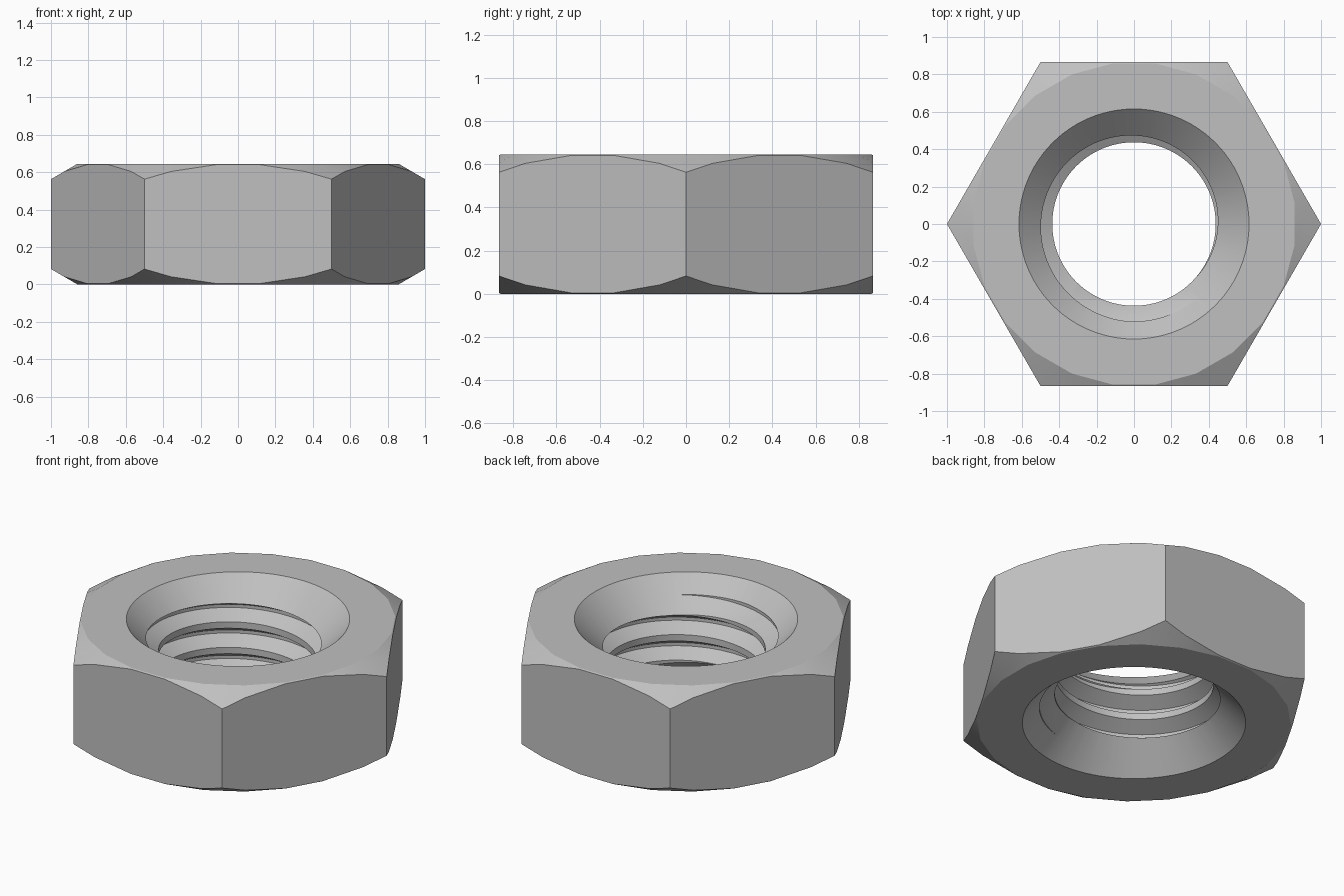
import bpy, bmesh, math

cube = bpy.data.objects.get("Cube")
if cube:
    bpy.data.objects.remove(cube, do_unlink=True)

HEIGHT = 0.645
FLAT = math.sqrt(3) / 2            # centre to flat
MINOR, MAJOR, PITCH = 0.437, 0.521, 0.155
SINK = 0.615                       # countersink rim radius
SEG = 96

steel = bpy.data.materials.new("grey steel")
steel.use_nodes = True
GREY = (0.53, 0.53, 0.53, 1)
steel.diffuse_color = GREY
steel.node_tree.nodes["Principled BSDF"].inputs["Base Color"].default_value = GREY


def make_object(name, bm):
    bmesh.ops.recalc_face_normals(bm, faces=bm.faces)
    mesh = bpy.data.meshes.new(name)
    bm.to_mesh(mesh)
    bm.free()
    mesh.materials.append(steel)
    obj = bpy.data.objects.new(name, mesh)
    bpy.context.collection.objects.link(obj)
    return obj


def lathe(name, profile, seg, turn=0.0):
    """Closed solid from (radius, z) rings, capped at both ends."""
    bm = bmesh.new()
    rings = [[bm.verts.new((r * math.cos(turn + math.tau * i / seg),
                            r * math.sin(turn + math.tau * i / seg), z))
              for i in range(seg)] for r, z in profile]
    for a, b in zip(rings, rings[1:]):
        for i in range(seg):
            j = (i + 1) % seg
            bm.faces.new((a[i], a[j], b[j], b[i]))
    bm.faces.new(rings[0])
    bm.faces.new(rings[-1])
    return make_object(name, bm)


def thread_rod(name, turns=8):
    """Closed right-handed screw solid that cuts the internal thread."""
    bm = bmesh.new()
    base = 0.117 - 2 * PITCH
    steps = ((MAJOR, -1 / 16), (MAJOR, 1 / 16), (MINOR, 3 / 8), (MINOR, 5 / 8))
    rows = []
    for k in range(4 * turns + 1):
        r, offset = steps[k % 4]
        z = base + PITCH * (k // 4 + offset)
        rows.append([bm.verts.new((r * math.cos(math.tau * i / SEG),
                                   r * math.sin(math.tau * i / SEG),
                                   z + PITCH * i / SEG)) for i in range(SEG)])
    # one turn on, the strip joins the row a full pitch higher
    top = [bm.verts.new((steps[k % 4][0], 0, base + PITCH * (k // 4 + steps[k % 4][1])))
           for k in range(4 * turns + 1, 4 * turns + 5)]
    starts = [row[0] for row in rows] + top
    loops = [row + [starts[k + 4]] for k, row in enumerate(rows)]
    for a, b in zip(loops, loops[1:]):
        for i in range(SEG):
            bm.faces.new((a[i], a[i + 1], b[i + 1], b[i]))
    # end caps fan to the axis
    for n, z in ((0, base - 0.2), (4 * turns, base + PITCH * (turns + 2))):
        tip = bm.verts.new((0, 0, z))
        rim = loops[n] + [starts[n + s] for s in (3, 2, 1, 0)]
        for a, b in zip(rim, rim[1:]):
            bm.faces.new((a, b, tip))
    return make_object(name, bm)


def carve(obj, tool, operation):
    mod = obj.modifiers.new(operation.lower(), "BOOLEAN")
    mod.operation, mod.solver, mod.object = operation, "EXACT", tool
    bpy.context.view_layer.objects.active = obj
    bpy.ops.object.modifier_apply(modifier=mod.name)
    bpy.data.objects.remove(tool, do_unlink=True)


# hexagonal body
nut = lathe("hex_nut", [(1, -0.1), (1, HEIGHT + 0.1)], 6)

# 30 degree chamfer on the outer corners, both ends
rise = 0.3 * math.tan(math.radians(30))
carve(nut, lathe("corner_chamfer", [
    (FLAT, 0), (FLAT + 0.3, rise), (FLAT + 0.3, HEIGHT - rise), (FLAT, HEIGHT)],
    24, math.radians(7.5)), "INTERSECT")

# threaded bore
carve(nut, thread_rod("thread_cutter"), "DIFFERENCE")

# 45 degree countersinks, both ends
for end, way in ((HEIGHT, 1), (0, -1)):
    carve(nut, lathe("countersink", [
        (SINK - 0.2, end - 0.2 * way), (SINK + 0.1, end + 0.1 * way)], SEG), "DIFFERENCE")

bpy.ops.object.select_all(action="DESELECT")
nut.select_set(True)
bpy.context.view_layer.objects.active = nut
bpy.ops.object.shade_smooth_by_angle(angle=math.radians(25))
